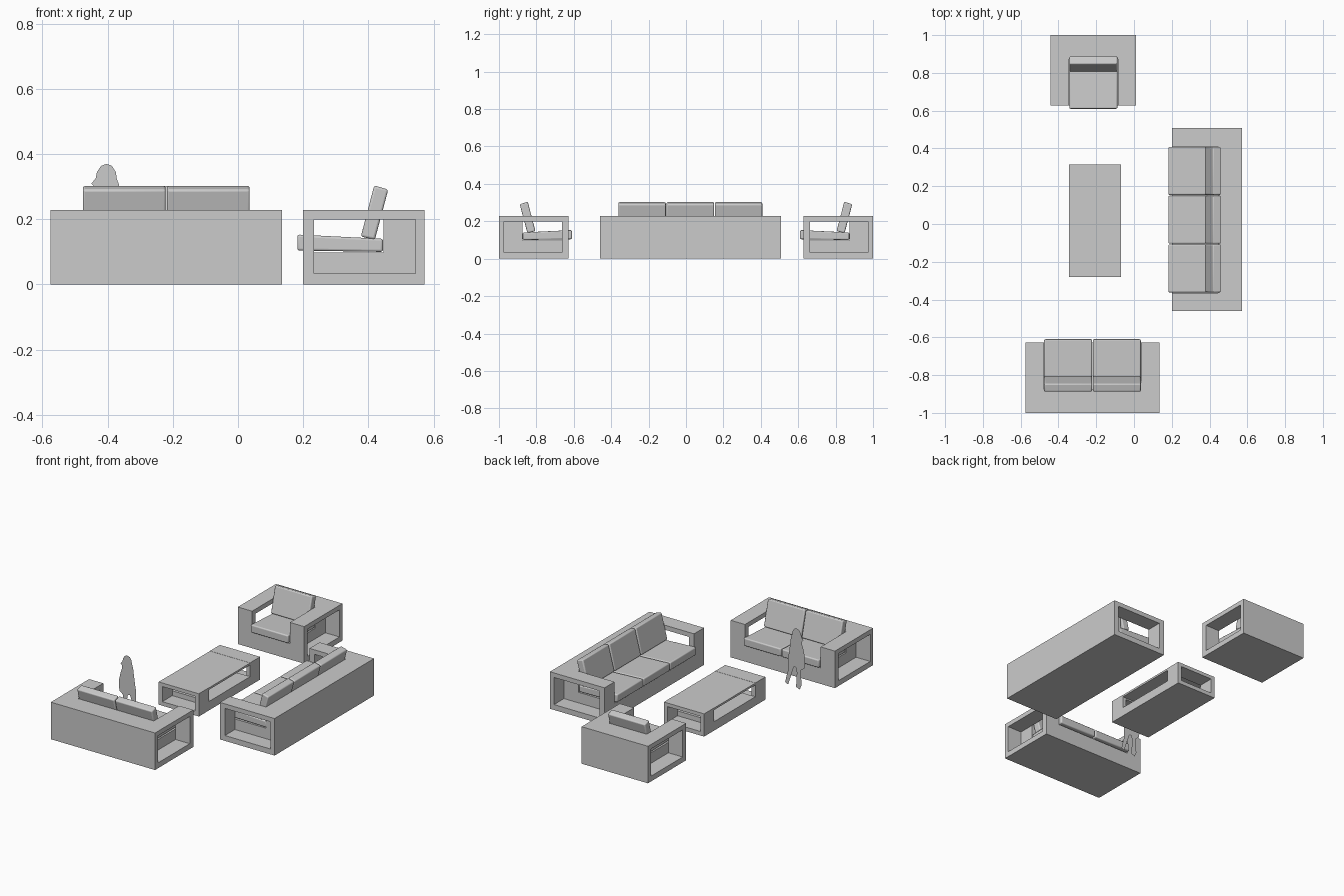
import bpy, bmesh, math
from mathutils import Matrix, Vector

if "Cube" in bpy.data.objects:
    bpy.data.objects.remove(bpy.data.objects["Cube"])

ARM, MOD, HALF = 0.097, 0.258, 0.186   # arm width, seat module width, half depth


def finish(bm, name, place, bevel=0.0):
    bmesh.ops.recalc_face_normals(bm, faces=bm.faces)
    me = bpy.data.meshes.new(name)
    bm.to_mesh(me)
    bm.free()
    ob = bpy.data.objects.new(name, me)
    bpy.context.collection.objects.link(ob)
    ob.matrix_world = place
    if bevel:
        mod = ob.modifiers.new("soft_edges", 'BEVEL')
        mod.width, mod.segments = bevel, 3
        bpy.ops.object.select_all(action='DESELECT')
        ob.select_set(True)
        bpy.context.view_layer.objects.active = ob
        bpy.ops.object.shade_smooth_by_angle(angle=math.radians(40))
    return ob


def prism(name, profile, x0, x1, place, bevel=0.0):
    """Extrude a (y, z) profile along x."""
    bm = bmesh.new()
    face = bm.faces.new([bm.verts.new((x0, y, z)) for y, z in profile])
    ext = bmesh.ops.extrude_face_region(bm, geom=[face])["geom"]
    bmesh.ops.translate(bm, vec=(x1 - x0, 0, 0),
                        verts=[v for v in ext if isinstance(v, bmesh.types.BMVert)])
    if face.is_valid and len(face.edges[0].link_faces) < 2:
        bm.faces.new([v for v in bm.verts][:len(profile)])
    return finish(bm, name, place, bevel)


def rect(y0, y1, z0, z1):
    return [(y0, z0), (y1, z0), (y1, z1), (y0, z1)]


def frame(name, outer, inner, x0, x1, place):
    """Hollow rectangular frame: ring of quads between two loops."""
    bm = bmesh.new()
    loops = [[bm.verts.new((x, y, z)) for y, z in p]
             for x, p in ((x0, outer), (x1, outer), (x1, inner), (x0, inner))]
    for k in range(4):
        a, b = loops[k], loops[(k + 1) % 4]
        for i in range(4):
            j = (i + 1) % 4
            bm.faces.new((a[i], a[j], b[j], b[i]))
    return finish(bm, name, place)


def seating(name, count, loc, angle):
    """A sofa facing local -y with the given number of seats."""
    place = Matrix.Translation((*loc, 0)) @ Matrix.Rotation(math.radians(angle), 4, 'Z')
    half = count * MOD / 2
    # open box arms
    for side, x0 in (("left", -half - ARM), ("right", half)):
        frame(f"{name}_{side}_arm", rect(-HALF, HALF, 0, 0.228),
              rect(-0.152, 0.158, 0.033, 0.2), x0, x0 + ARM, place)
    body = [(-HALF, 0), (HALF, 0), (HALF, 0.228), (0.06, 0.228), (0.06, 0.098), (-HALF, 0.098)]
    seat = [(-0.204, 0.104), (0.059, 0.1), (0.059, 0.14), (-0.204, 0.153)]
    back = [(-0.009, 0.147), (0.034, 0.137), (0.075, 0.291), (0.032, 0.304)]
    for i in range(count):
        x0 = -half + i * MOD
        x1 = x0 + MOD
        prism(f"{name}_body_{i + 1}", body, x0, x1, place)
        prism(f"{name}_seat_cushion_{i + 1}", seat, x0 + .002, x1 - .002, place, 0.007)
        prism(f"{name}_back_cushion_{i + 1}", back, x0 + .002, x1 - .002, place, 0.007)


seating("armchair", 1, (-0.215, 0.814), 0)
seating("loveseat", 2, (-0.22, -0.814), 180)
seating("sofa", 3, (0.386, 0.023), -90)

# coffee table: local x runs along its length
table = Matrix.Translation((-0.207, 0.017, 0)) @ Matrix.Rotation(math.radians(90), 4, 'Z')
for side, x0 in (("front", -0.298), ("back", 0.201)):
    frame(f"table_{side}_end", rect(-0.137, 0.137, 0, 0.14),
          rect(-0.112, 0.112, 0.025, 0.118), x0, x0 + 0.097, table)
prism("table_base", rect(-0.137, 0.137, 0, 0.055), -0.201, 0.201, table)
prism("table_top", rect(-0.137, 0.137, 0.127, 0.139), -0.201, 0.201, table)

# flat standing scale figure
outline = [(-.45, .31), (-.437, .325), (-.433, .345), (-.42, .364), (-.403, .37), (-.387, .364),
           (-.375, .345), (-.372, .325), (-.365, .305), (-.362, .25), (-.352, .21), (-.345, .17),
           (-.36, .14), (-.34, .08), (-.325, .02), (-.345, .01), (-.365, .07), (-.385, .13),
           (-.40, .13), (-.41, .07), (-.40, .01), (-.425, 0), (-.437, .03), (-.432, .12),
           (-.458, .14), (-.462, .2), (-.448, .26), (-.435, .295)]
bm = bmesh.new()
bm.faces.new([bm.verts.new((x, -0.5, z)) for x, z in outline])
bmesh.ops.triangulate(bm, faces=bm.faces[:])
finish(bm, "figure_cutout", Matrix.Identity(4))
